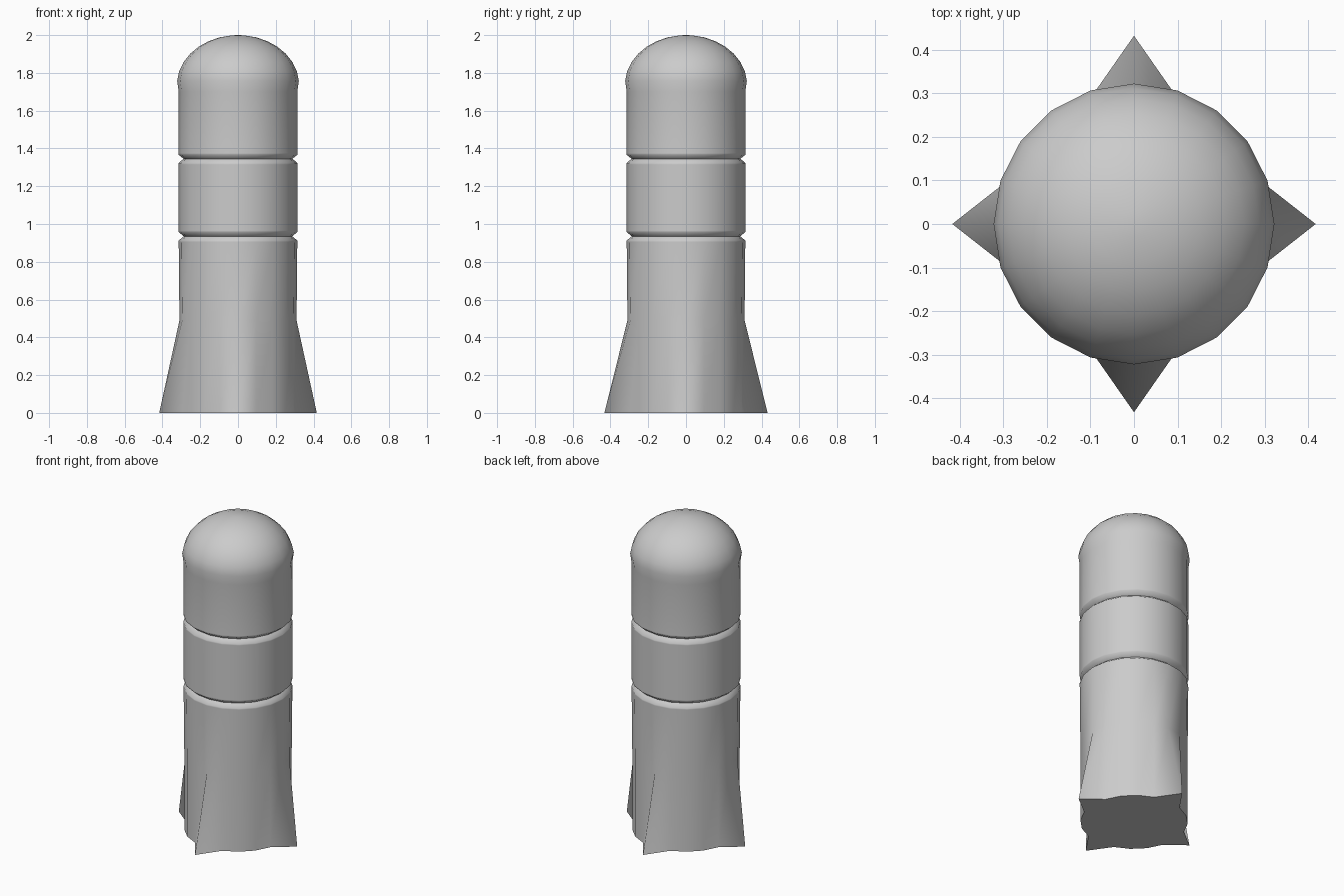
import bpy
import bmesh
import math

SIDES = 20
FIN_X, FIN_Y = 0.417, 0.432      # reach of the fins at the base

cube = bpy.data.objects.get("Cube")
if cube:
    bpy.data.objects.remove(cube, do_unlink=True)

# One plain grey
grey = bpy.data.materials.new("plain_grey")
grey.use_nodes = True
colour = (0.6, 0.6, 0.6, 1.0)
grey.diffuse_color = colour
grey.node_tree.nodes["Principled BSDF"].inputs["Base Color"].default_value = colour


def groove(z, r):
    """Profile points of a V-shaped groove with firm lips."""
    return [(z - 0.03, r), (z - 0.022, r), (z, r - 0.027),
            (z + 0.022, r), (z + 0.03, r)]


# Body profile from base to shoulder, as (height, radius)
profile = [(0.0, 0.31), (0.49, 0.31)]
profile += groove(0.935, 0.314)
profile += groove(1.345, 0.315)
profile += [(1.70, 0.314)]

# Rounded cap, slightly wider than the body
for step in range(8):
    a = math.radians(4 + step * 11.5)
    profile.append((1.74 + 0.26 * math.sin(a), 0.323 * math.cos(a)))

bm = bmesh.new()
rings = []
for z, r in profile:
    ring = []
    for i in range(SIDES):
        a = math.tau * i / SIDES
        # Every fifth corner of the base is drawn out into a fin
        reach = r
        if z == 0.0 and i % 5 == 0:
            reach = FIN_Y if i % 10 == 5 else FIN_X
        ring.append(bm.verts.new((reach * math.cos(a), reach * math.sin(a), z)))
    rings.append(ring)

# Skin between the rings, cap tip and flat base
for low, high in zip(rings, rings[1:]):
    for i in range(SIDES):
        j = (i + 1) % SIDES
        bm.faces.new((low[i], low[j], high[j], high[i]))
tip = bm.verts.new((0, 0, 2.0))
for i in range(SIDES):
    bm.faces.new((rings[-1][i], rings[-1][(i + 1) % SIDES], tip))
bm.faces.new(list(reversed(rings[0])))
bmesh.ops.recalc_face_normals(bm, faces=bm.faces)

mesh = bpy.data.meshes.new("finned_body")
bm.to_mesh(mesh)
bm.free()
mesh.materials.append(grey)
body = bpy.data.objects.new("finned_body", mesh)
bpy.context.collection.objects.link(body)

# Smooth sides, crisp base edge
bpy.ops.object.select_all(action="DESELECT")
body.select_set(True)
bpy.context.view_layer.objects.active = body
bpy.ops.object.shade_smooth_by_angle(angle=math.radians(89))
